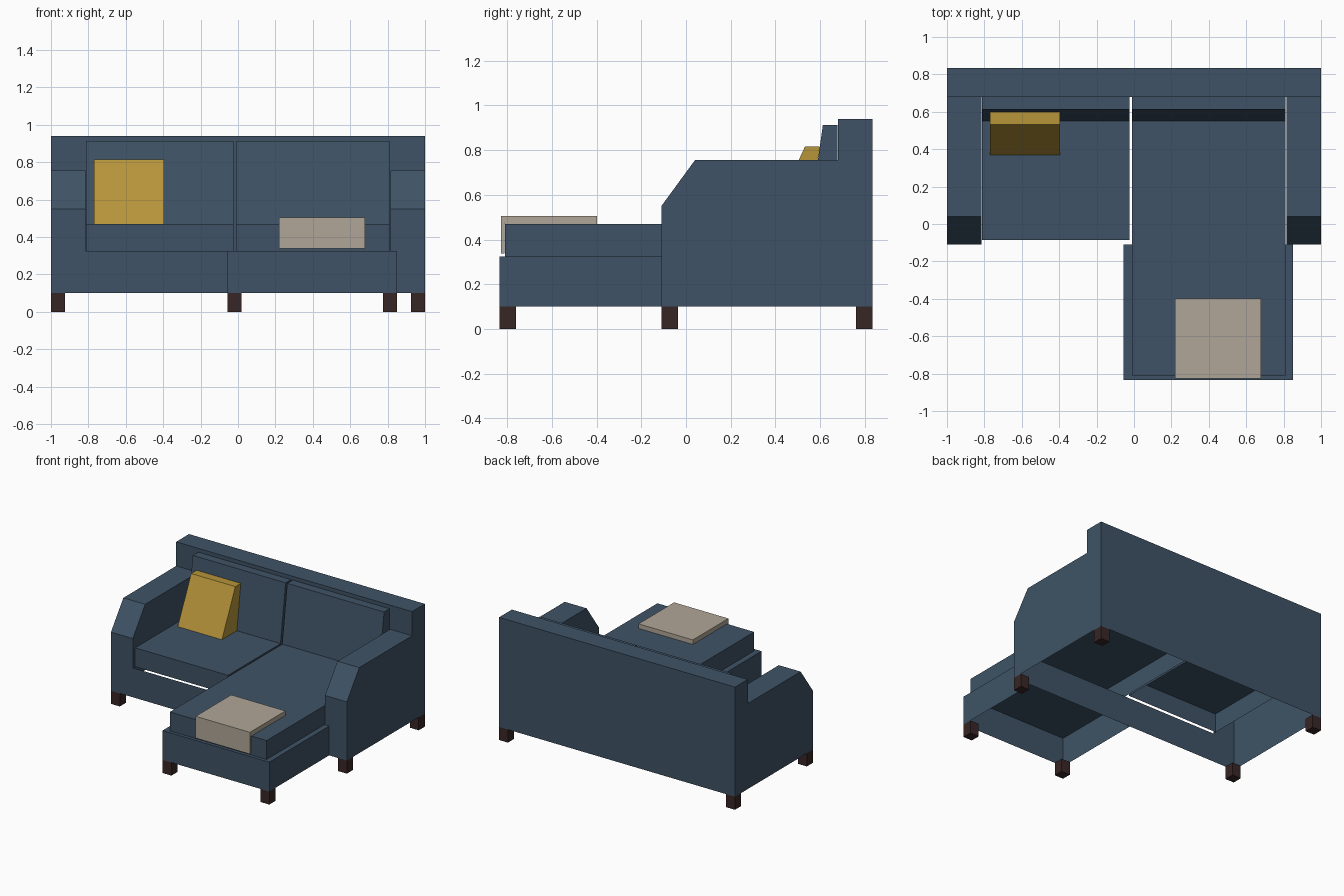
import bpy, bmesh

if "Cube" in bpy.data.objects:
    bpy.data.objects.remove(bpy.data.objects["Cube"])


def material(name, rgb):
    m = bpy.data.materials.new(name)
    m.diffuse_color = (*rgb, 1)
    m.use_nodes = True
    m.node_tree.nodes["Principled BSDF"].inputs["Base Color"].default_value = m.diffuse_color
    return m


BLUE = material("slate blue fabric", (0.049, 0.086, 0.132))
GOLD = material("mustard fabric", (0.470, 0.297, 0.042))
BEIGE = material("beige wool", (0.435, 0.384, 0.310))
WOOD = material("dark wood", (0.040, 0.019, 0.019))


def poly(bm, pts):
    return bm.faces.new([bm.verts.new(p) for p in pts])


def prism(bm, prof, x0, x1, skip=(), caps=True):
    """Sweep a (y, z) profile along x; skip lists profile edges left open."""
    n = len(prof)
    for i in range(n):
        if i not in skip:
            a, b = prof[i], prof[(i + 1) % n]
            poly(bm, [(x0, *a), (x0, *b), (x1, *b), (x1, *a)])
    if caps:
        for x in (x0, x1):
            poly(bm, [(x, *p) for p in prof])


def finish(name, bm, mat):
    bmesh.ops.remove_doubles(bm, verts=bm.verts, dist=1e-5)
    bmesh.ops.recalc_face_normals(bm, faces=bm.faces)
    me = bpy.data.meshes.new(name)
    bm.to_mesh(me)
    bm.free()
    me.materials.append(mat)
    ob = bpy.data.objects.new(name, me)
    bpy.context.collection.objects.link(ob)
    return ob


def part(name, mat, prof, x0, x1, skip=()):
    bm = bmesh.new()
    prism(bm, prof, x0, x1, skip)
    return finish(name, bm, mat)


def rect(y0, y1, z0, z1):
    # edge 3 is the bottom
    return [(y0, z0), (y0, z1), (y1, z1), (y1, z0)]


ARM_IN, FRONT, BACK_IN, REAR = 0.815, -0.11, 0.68, 0.835
BASE, RAIL, SEAT, ARM_TOP, TOP = 0.10, 0.325, 0.47, 0.755, 0.94

# Sofa body: a hollow shell of arms, back and front rail, open underneath
bm = bmesh.new()
slope = [(FRONT, 0.55), (0.04, ARM_TOP)]
arm = [(FRONT, RAIL), *slope, (BACK_IN, ARM_TOP), (BACK_IN, RAIL)]
side = [(FRONT, BASE), (FRONT, RAIL), *slope, (BACK_IN, ARM_TOP),
        (BACK_IN, TOP), (REAR, TOP), (REAR, BASE)]
for s in (-1, 1):
    prism(bm, arm, s * ARM_IN, s, skip=(0, 3, 4), caps=False)
    poly(bm, [(s * ARM_IN, *p) for p in arm])
    poly(bm, [(s, *p) for p in side])
# front of arms and rail as one U-shaped face
poly(bm, [(-1, FRONT, BASE), (-1, FRONT, RAIL), (-1, FRONT, 0.55),
          (-ARM_IN, FRONT, 0.55), (-ARM_IN, FRONT, RAIL),
          (ARM_IN, FRONT, RAIL), (ARM_IN, FRONT, 0.55),
          (1, FRONT, 0.55), (1, FRONT, RAIL), (1, FRONT, BASE)])
# backrest top, rear and inner face
prism(bm, rect(BACK_IN, REAR, BASE, TOP), -1, 1, skip=(0, 3), caps=False)
poly(bm, [(-1, BACK_IN, ARM_TOP), (-ARM_IN, BACK_IN, ARM_TOP),
          (-ARM_IN, BACK_IN, RAIL), (ARM_IN, BACK_IN, RAIL),
          (ARM_IN, BACK_IN, ARM_TOP), (1, BACK_IN, ARM_TOP),
          (1, BACK_IN, TOP), (-1, BACK_IN, TOP)])
finish("sofa_body", bm, BLUE)

# Chaise base, open underneath and towards the sofa
part("chaise_base", BLUE, rect(-0.835, FRONT, BASE, RAIL), -0.055, 0.85, skip=(2, 3))

# Seat and back cushions
for label, x0, x1, y0 in (("left", -0.812, -0.025, -0.085), ("chaise", -0.011, 0.81, -0.81)):
    part(label + "_seat_cushion", BLUE, rect(y0, BACK_IN - 0.002, RAIL, SEAT), x0, x1, skip=(3,))
    part(label + "_back_cushion", BLUE,
         [(0.55, SEAT), (0.612, 0.912), (BACK_IN - 0.002, 0.912), (BACK_IN - 0.002, SEAT)],
         x0, x1, skip=(3,))

# Throw pillow leaning on the back cushion
part("throw_pillow", GOLD,
     [(0.37, SEAT), (0.532, 0.815), (0.598, 0.815), (0.55, SEAT)], -0.77, -0.395)

# Folded blanket hanging over the chaise front
part("blanket", BEIGE,
     [(-0.827, 0.338), (-0.827, 0.505), (-0.397, 0.505), (-0.397, SEAT),
      (-0.812, SEAT), (-0.812, 0.338)], 0.22, 0.68)

# Legs
W = 0.075
for i, (x, y) in enumerate([(-1, FRONT), (1 - W, FRONT), (-1, REAR - W), (1 - W, REAR - W),
                            (-0.055, -0.835), (0.85 - W, -0.835)]):
    part("leg_%d" % (i + 1), WOOD, rect(y, y + W, 0, BASE), x, x + W)
